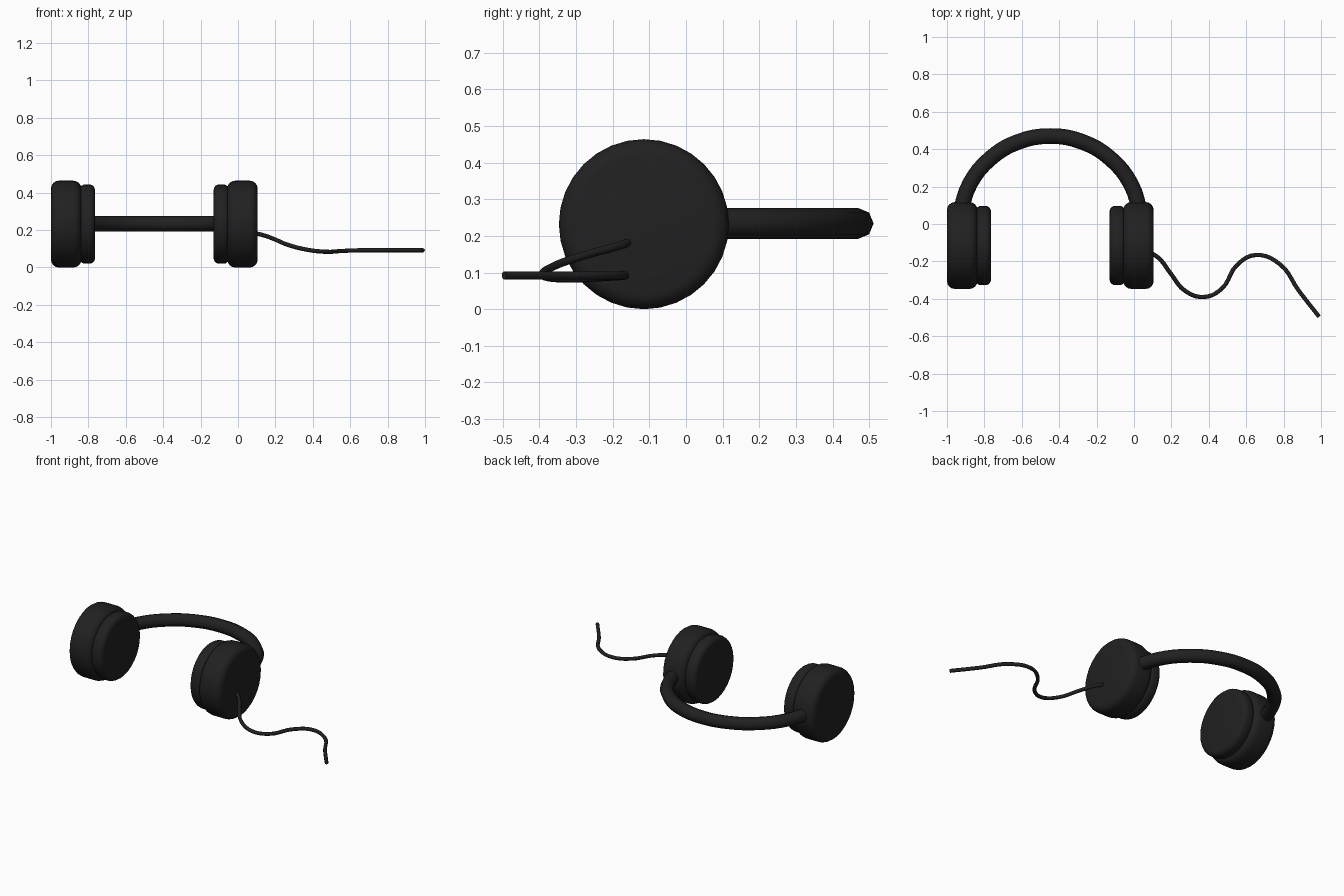
import bpy, bmesh, math
from mathutils import Matrix

if "Cube" in bpy.data.objects:
    bpy.data.objects.remove(bpy.data.objects["Cube"])

black = bpy.data.materials.new("soft_black")
black.diffuse_color = (0.015, 0.015, 0.015, 1)
black.use_nodes = True
black.node_tree.nodes["Principled BSDF"].inputs["Base Color"].default_value = black.diffuse_color

MID_X, CUP_Y, CUP_Z = -0.4475, -0.115, 0.232


def finish(obj):
    obj.data.materials.append(black)
    bpy.ops.object.select_all(action='DESELECT')
    obj.select_set(True)
    bpy.context.view_layer.objects.active = obj
    bpy.ops.object.shade_smooth_by_angle(angle=math.radians(50))


def disc(name, x0, x1, radius, bevel):
    """Round-edged disc lying across x."""
    bm = bmesh.new()
    turn = Matrix.Translation(((x0 + x1) / 2, CUP_Y, CUP_Z)) @ Matrix.Rotation(math.pi / 2, 4, 'Y')
    bmesh.ops.create_cone(bm, cap_ends=True, segments=32, radius1=radius,
                          radius2=radius, depth=abs(x1 - x0), matrix=turn)
    rims = [e for e in bm.edges if any(len(f.verts) > 4 for f in e.link_faces)]
    bmesh.ops.bevel(bm, geom=rims, offset=bevel, segments=4, profile=0.5, affect='EDGES')
    mesh = bpy.data.meshes.new(name)
    bm.to_mesh(mesh)
    bm.free()
    obj = bpy.data.objects.new(name, mesh)
    bpy.context.collection.objects.link(obj)
    finish(obj)


def tube(name, points, radius, bevel_res, steps):
    """Smooth round tube through the points."""
    curve = bpy.data.curves.new(name, 'CURVE')
    curve.dimensions = '3D'
    curve.bevel_depth = radius
    curve.bevel_resolution = bevel_res
    curve.resolution_u = steps
    curve.use_fill_caps = True
    spline = curve.splines.new('BEZIER')
    spline.bezier_points.add(len(points) - 1)
    for bp, co in zip(spline.bezier_points, points):
        bp.co = co
        bp.handle_left_type = bp.handle_right_type = 'AUTO'
    obj = bpy.data.objects.new(name, curve)
    bpy.context.collection.objects.link(obj)
    bpy.ops.object.select_all(action='DESELECT')
    obj.select_set(True)
    bpy.context.view_layer.objects.active = obj
    bpy.ops.object.convert(target='MESH')
    finish(bpy.context.view_layer.objects.active)


# Ear cups and cushions, one pair per side
for side, s in (("left", -1), ("right", 1)):
    disc(side + "_ear_cup", MID_X + s * 0.39, MID_X + s * 0.5525, 0.232, 0.042)
    disc(side + "_ear_cushion", MID_X + s * 0.317, MID_X + s * 0.40, 0.212, 0.03)

# Headband arc, ends sunk into the cups
arc = []
for i in range(9):
    a = math.radians(8 + 164 * i / 8)
    arc.append((MID_X + 0.49 * math.cos(a), -0.02 + 0.49 * math.sin(a), 0.234))
tube("headband", arc, 0.042, 2, 4)

# Cable drooping from the right cup, then lying level
tube("cable", [(0.07, -0.145, 0.187), (0.13, -0.18, 0.174), (0.20, -0.27, 0.149),
               (0.27, -0.355, 0.12), (0.375, -0.39, 0.094), (0.47, -0.345, 0.084),
               (0.55, -0.22, 0.088), (0.65, -0.166, 0.092), (0.78, -0.215, 0.092),
               (0.88, -0.355, 0.092), (0.99, -0.496, 0.092)], 0.0115, 2, 5)
